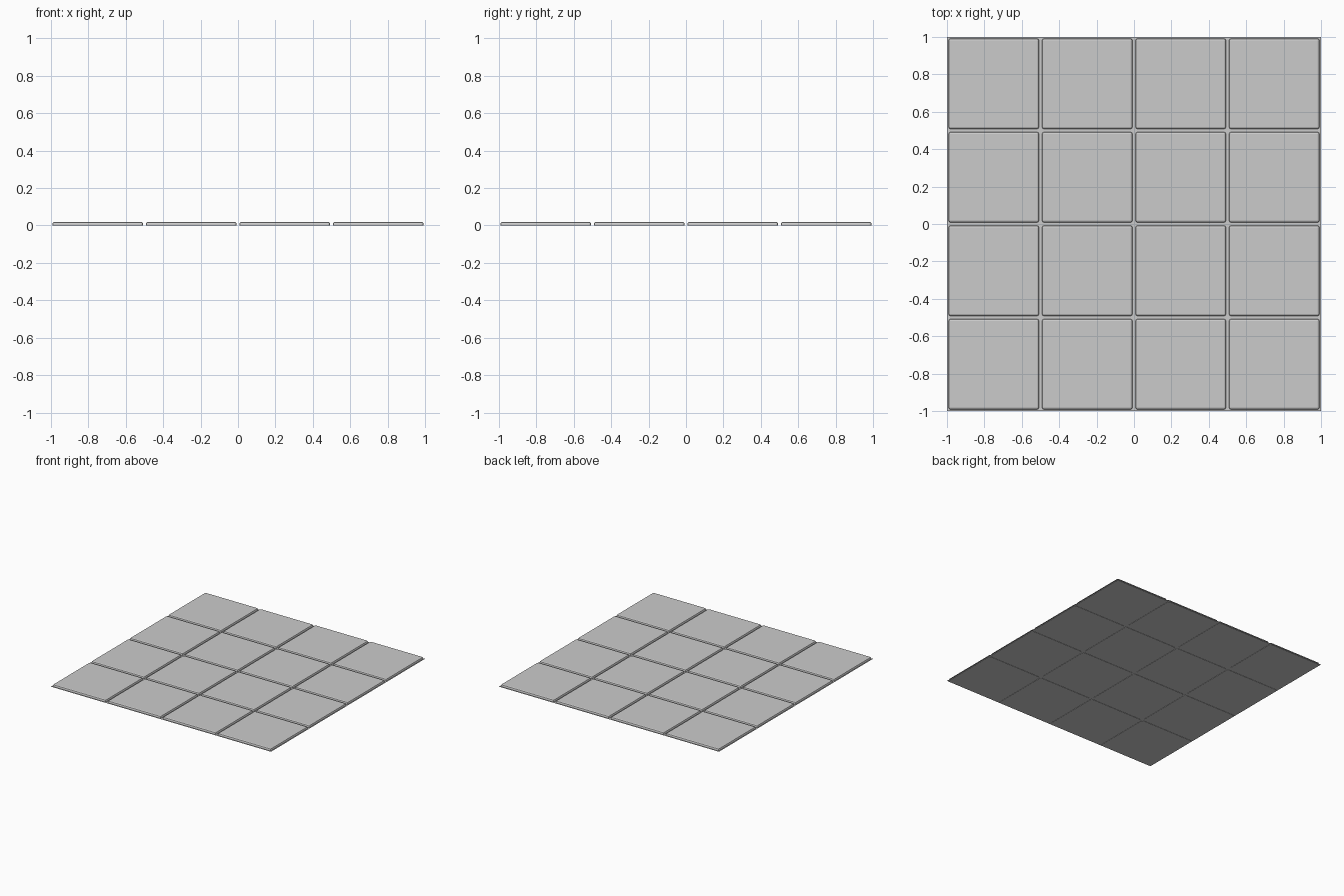
import bpy, bmesh

if "Cube" in bpy.data.objects:
    bpy.data.objects.remove(bpy.data.objects["Cube"])

N, PITCH, SIZE, H, BEV = 4, 0.5, 0.484, 0.02, 0.011

# grout: thin single sheet between the tiles
bpy.ops.mesh.primitive_plane_add(size=2, location=(0, 0, 0.002))
bpy.context.object.name = "grout_sheet"

# one tile: flat slab, chamfered along its top rim and corners
bm = bmesh.new()
bmesh.ops.create_cube(bm, size=1)
for v in bm.verts:
    v.co = (v.co.x * SIZE, v.co.y * SIZE, (v.co.z + 0.5) * H)
rim = [e for e in bm.edges if max(v.co.z for v in e.verts) > H / 2]
bmesh.ops.bevel(bm, geom=rim, offset=BEV, segments=2, profile=0.5, affect='EDGES')
mesh = bpy.data.meshes.new("tile")
bm.to_mesh(mesh)
bm.free()

# grid of tiles sharing the mesh
for i in range(N):
    for j in range(N):
        tile = bpy.data.objects.new(f"tile_{i}_{j}", mesh)
        tile.location = ((i - 1.5) * PITCH, (j - 1.5) * PITCH, 0)
        bpy.context.collection.objects.link(tile)
